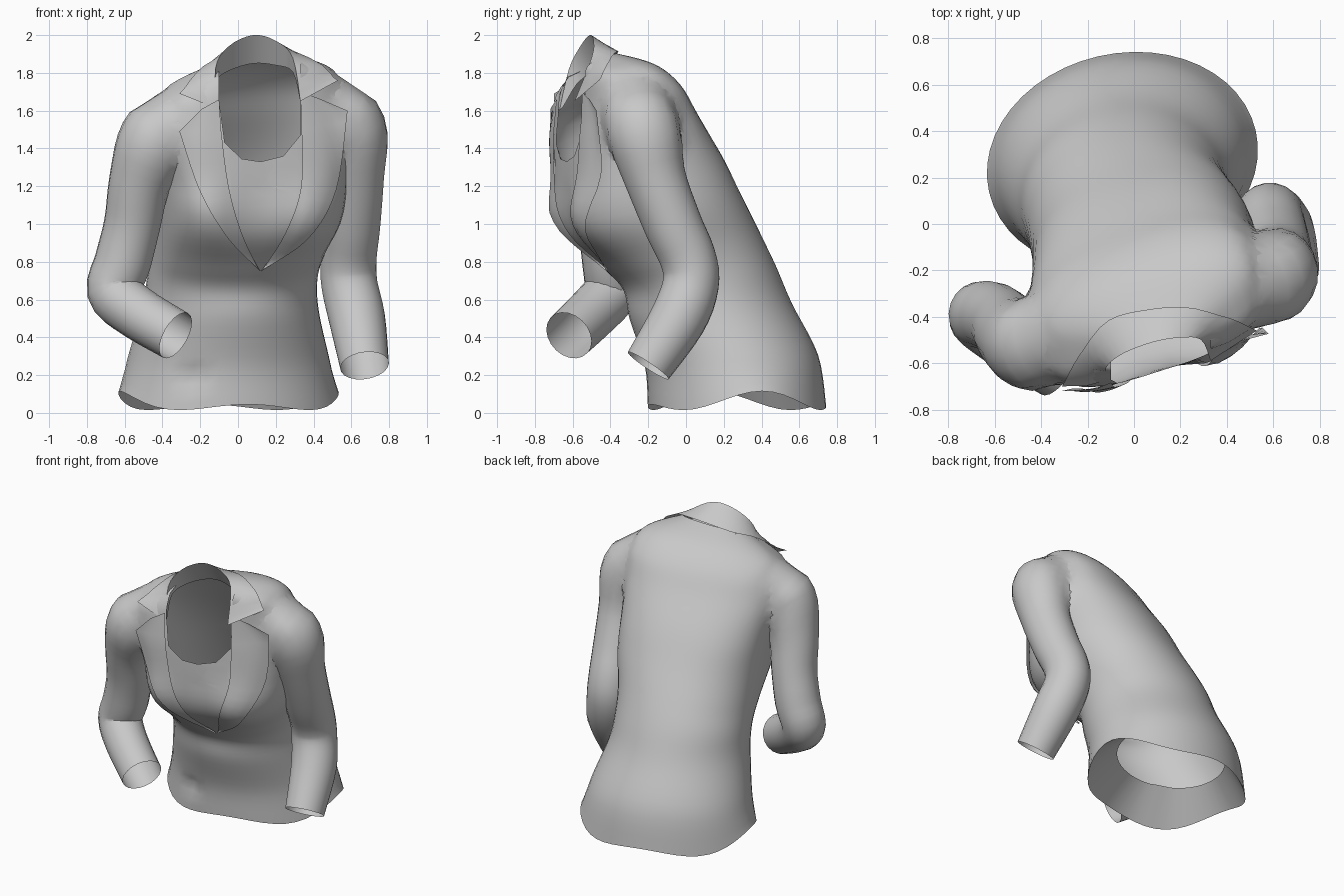
import bpy, bmesh, math
from mathutils import Vector
from mathutils.bvhtree import BVHTree

if "Cube" in bpy.data.objects:
    bpy.data.objects.remove(bpy.data.objects["Cube"])

grey = bpy.data.materials.new("jacket_grey")
grey.use_nodes = True
GREY = (0.58, 0.58, 0.58, 1)
grey.diffuse_color = GREY
grey.node_tree.nodes["Principled BSDF"].inputs["Base Color"].default_value = GREY


def finish(bm, name, angle=40):
    mesh = bpy.data.meshes.new(name)
    bm.to_mesh(mesh)
    bm.free()
    mesh.materials.append(grey)
    obj = bpy.data.objects.new(name, mesh)
    bpy.context.collection.objects.link(obj)
    bpy.ops.object.select_all(action='DESELECT')
    obj.select_set(True)
    bpy.context.view_layer.objects.active = obj
    bpy.ops.object.shade_smooth_by_angle(angle=math.radians(angle))
    return obj


def smooth_rows(rows, steps):
    """Catmull-Rom interpolation through rows of numbers."""
    out = []
    for i in range(len(rows) - 1):
        p0, p1 = rows[max(i - 1, 0)], rows[i]
        p2, p3 = rows[i + 1], rows[min(i + 2, len(rows) - 1)]
        for s in range(steps):
            t = s / steps
            out.append([0.5 * (2 * b + (c - a) * t + (2 * a - 5 * b + 4 * c - d) * t * t
                               + (3 * b - a - 3 * c + d) * t ** 3)
                        for a, b, c, d in zip(p0, p1, p2, p3)])
    out.append(list(rows[-1]))
    return out


def skin(bm, grid, closed=True):
    """Join rows of points with quads."""
    rows = [[bm.verts.new(p) for p in row] for row in grid]
    n = len(rows[0])
    for lo, hi in zip(rows, rows[1:]):
        for j in range(n if closed else n - 1):
            k = (j + 1) % n
            bm.faces.new((lo[j], lo[k], hi[k], hi[j]))
    return rows


def solid(grid, name):
    """Closed tube with fan caps; returns the object and the cap centres."""
    bm = bmesh.new()
    rows = skin(bm, grid)
    centres = []
    for row in (rows[0], rows[-1]):
        mid = sum((v.co for v in row), Vector()) / len(row)
        hub = bm.verts.new(mid)
        for a, b in zip(row, row[1:] + row[:1]):
            bm.faces.new((a, b, hub))
        centres.append(mid)
    bmesh.ops.recalc_face_normals(bm, faces=bm.faces[:])
    return finish(bm, name), centres


# Torso: rings of centre x, y, z, half width, half depth, yaw, pitch, roll
TORSO = [
    (-.05, .27, .05, .59, .465, 13, 0, 0),
    (-.05, .24, .28, .54, .455, 12, 4, 0),
    (-.04, .13, .54, .47, .43, 10, 6, 0),
    (-.03, .07, .72, .45, .405, 9, 10, 0),
    (0, -.02, .86, .455, .42, 11, 12, .02),
    (.05, -.145, 1.05, .485, .44, 14, 13, .04),
    (.06, -.23, 1.28, .5, .40, 17, 12, .06),
    (.06, -.305, 1.49, .53, .335, 19, 12, .08),
    (.06, -.35, 1.65, .53, .275, 19, 13, .1),
    (.07, -.41, 1.765, .45, .21, 17, 15, .12),
    (.09, -.49, 1.85, .24, .12, 12, 20, .12),
]
SIDES = 48


def torso_ring(r, hem=0):
    cx, cy, cz, a, b, yaw, pitch, roll = r
    yaw, pitch = math.radians(yaw), math.radians(pitch)
    side = Vector((math.cos(yaw), math.sin(yaw), roll))
    back = Vector((-math.sin(yaw) * math.cos(pitch),
                   math.cos(yaw) * math.cos(pitch), math.sin(pitch)))
    upper = min(max((cz - .6) / .6, 0), 1)
    pts = []
    for j in range(SIDES):
        t = 2 * math.pi * j / SIDES
        c, s = math.cos(t), math.sin(t)
        # The chest is flatter than the back
        power = 1 - upper * (.38 if s < -.01 else .15)
        c = math.copysign(abs(c) ** power, c)
        s = math.copysign(abs(s) ** power, s)
        p = Vector((cx, cy, cz)) + side * a * c + back * b * s
        p.z += hem * (.035 * math.cos(2 * t) + .03 * math.cos(4 * t))
        # Bust fullness and a small dimple near the hem
        if s < 0:
            for bx in (-.17, .36):
                d = ((p.x - bx) / .17) ** 2 + ((p.z - 1.04) / .18) ** 2
                p.y -= .06 * math.exp(-d)
            d = ((p.x + .24) / .05) ** 2 + ((p.z - .19) / .05) ** 2
            p.y += .04 * math.exp(-d)
        pts.append(p)
    return pts


rings = smooth_rows(TORSO, 5)
torso_grid = [torso_ring(r, max(0, 1 - i / 4)) for i, r in enumerate(rings)]
torso, hubs = solid(torso_grid, "torso_shape")


# Sleeves: rows of centre x, y, z and radius
def sleeve_grid(path, sides=20):
    rows = smooth_rows(path, 4)
    pts = [Vector(r[:3]) for r in rows]
    grid, u = [], Vector((0, 1, 0))
    for i, p in enumerate(pts):
        d = (pts[min(i + 1, len(pts) - 1)] - pts[max(i - 1, 0)]).normalized()
        u = (u - d * u.dot(d)).normalized()
        v = d.cross(u)
        grid.append([p + rows[i][3] * (u * math.cos(2 * math.pi * k / sides)
                                       + v * math.sin(2 * math.pi * k / sides))
                     for k in range(sides)])
    return grid


SLEEVES = {
    "left_sleeve_shape": [
        (.28, -.34, 1.60, .10), (.46, -.275, 1.605, .19), (.585, -.225, 1.49, .205),
        (.61, -.165, 1.25, .165), (.60, -.07, 1.0, .155), (.585, .01, .82, .15),
        (.59, .025, .68, .15), (.63, -.04, .5, .15), (.67, -.20, .25, .13)],
    "right_sleeve_shape": [
        (-.18, -.44, 1.52, .10), (-.33, -.48, 1.525, .19), (-.435, -.515, 1.43, .205),
        (-.52, -.48, 1.22, .165), (-.56, -.43, 1.0, .15), (-.61, -.40, .8, .15),
        (-.655, -.40, .645, .145), (-.54, -.49, .535, .14), (-.33, -.62, .41, .135)],
}
helpers = [torso]
for name, path in SLEEVES.items():
    arm, ends = solid(sleeve_grid(path), name)
    hubs.append(ends[1])
    helpers.append(arm)
    union = torso.modifiers.new("join_" + name, 'BOOLEAN')
    union.operation, union.solver, union.object = 'UNION', 'EXACT', arm
    union.use_self = True

# Jacket: one shell from torso and sleeves, with the shoulder seams softened
bm = bmesh.new()
bm.from_object(torso, bpy.context.evaluated_depsgraph_get())
for obj in helpers:
    bpy.data.objects.remove(obj)
bmesh.ops.remove_doubles(bm, verts=bm.verts[:], dist=.004)
bm.normal_update()
seam = {v for e in bm.edges if e.calc_face_angle(0) > .35 for v in e.verts
        if 1.35 < v.co.z < 1.83 and abs(v.co.x - .08) > .22}
for _ in range(2):
    seam |= {e.other_vert(v) for v in seam for e in v.link_edges}
seam = [v for v in seam if 1.3 < v.co.z < 1.82]
for _ in range(5):
    bmesh.ops.smooth_vert(bm, verts=seam, factor=.5,
                          use_axis_x=True, use_axis_y=True, use_axis_z=True)
bm.normal_update()
surface = BVHTree.FromBMesh(bm)

# Open the hem, neck and cuffs by removing the cap centres
caps = [v for v in bm.verts if any((v.co - h).length < .006 for h in hubs)]
bmesh.ops.delete(bm, geom=caps, context='VERTS')

# Neck opening: slice the front along a rounded outline and remove the inside
HOLE = [(-.1, 1.98), (-.1, 1.65), (-.07, 1.43), (.02, 1.345), (.12, 1.33),
        (.24, 1.36), (.33, 1.47), (.33, 1.98)]
cuts = []
for (x0, z0), (x1, z1) in zip(HOLE, HOLE[1:]):
    cuts.append((Vector((x0, 0, z0)), Vector((z0 - z1, 0, x1 - x0)).normalized()))


def chest_faces():
    found = []
    for f in bm.faces:
        c = f.calc_center_median()
        if c.y < -.43 and c.z > 1.2 and -.2 < c.x < .45:
            found.append(f)
    return found


for co, no in cuts:
    front = chest_faces()
    geom = front + list({e for f in front for e in f.edges}) \
        + list({v for f in front for v in f.verts})
    bmesh.ops.bisect_plane(bm, geom=geom, plane_co=co, plane_no=no, dist=1e-5)
gone = [f for f in chest_faces()
        if all((f.calc_center_median() - co).dot(no) > 0 for co, no in cuts)]
bmesh.ops.delete(bm, geom=gone, context='FACES')
finish(bm, "jacket_shell", 50)

# Turned-in hem band
bm = bmesh.new()
inner = torso_ring((-.08, .28, .26, .40, .32, 12, 4, 0))
skin(bm, [inner, torso_grid[0]])
bmesh.ops.reverse_faces(bm, faces=bm.faces[:])
finish(bm, "hem_band")


def face_toward(bm, axis, sign):
    bm.normal_update()
    if sum(f.normal[axis] for f in bm.faces) * sign < 0:
        bmesh.ops.reverse_faces(bm, faces=bm.faces[:])


# Lapels: strips between a fold line and an outer line, laid on the chest
def lapel(name, fold, outer, across=6):
    pairs = [a + b for a, b in zip(fold, outer)]
    grid = []
    for x0, z0, x1, z1 in pairs[:1] + smooth_rows(pairs[1:], 5):
        row = []
        for k in range(across + 1):
            t = k / across
            x, z = x0 + (x1 - x0) * t, z0 + (z1 - z0) * t
            hit = surface.ray_cast(Vector((x, -3, z)), Vector((0, 1, 0)))[0]
            y = (hit.y if hit else -.5) - .014 - .014 * t
            row.append(Vector((x, min(y, -.38 - .11 * (z - .75)), z)))
        grid.append(row)
    bm = bmesh.new()
    skin(bm, grid, closed=False)
    face_toward(bm, 1, -1)
    finish(bm, name, 60)


lapel("right_lapel",
      [(-.1, 1.66), (-.09, 1.5), (-.05, 1.2), (.02, .95), (.11, .76)],
      [(-.19, 1.61), (-.31, 1.49), (-.2, 1.17), (-.05, .92), (.12, .75)])
lapel("left_lapel",
      [(.33, 1.7), (.335, 1.55), (.335, 1.2), (.25, .95), (.13, .76)],
      [(.44, 1.66), (.58, 1.6), (.52, 1.18), (.37, .92), (.12, .75)])


def lift(p):
    """Push a point out of the jacket if it lies under the cloth."""
    spot, normal = surface.find_nearest(p)[:2]
    return p + normal * max(0, .014 - (p - spot).dot(normal))


# Collar: fold line and outer edge resting on the shoulders, with an inner stand
FOLD = [(-.1, -.67, 1.6), (-.12, -.62, 1.82), (-.05, -.56, 1.94), (.08, -.51, 2),
        (.2, -.49, 1.97), (.29, -.5, 1.88), (.33, -.59, 1.65)]
EDGE = [(-.31, -.70, 1.69), (-.23, -.56, 1.77), (-.1, -.42, 1.84), (.07, -.375, 1.88),
        (.22, -.365, 1.89), (.4, -.4, 1.84), (.53, -.46, 1.76)]
fold, edge = smooth_rows(FOLD, 4), smooth_rows(EDGE, 4)
grid = []
for i, (f, e) in enumerate(zip(fold, edge)):
    f, e = Vector(f), lift(Vector(e))
    drop = math.sin(math.pi * i / (len(fold) - 1))
    grid.append([f + Vector((0, .09, -.15)) * drop, f, lift(f.lerp(e, .5)), e])
bm = bmesh.new()
skin(bm, grid, closed=False)
face_toward(bm, 2, 1)
finish(bm, "collar", 60)
